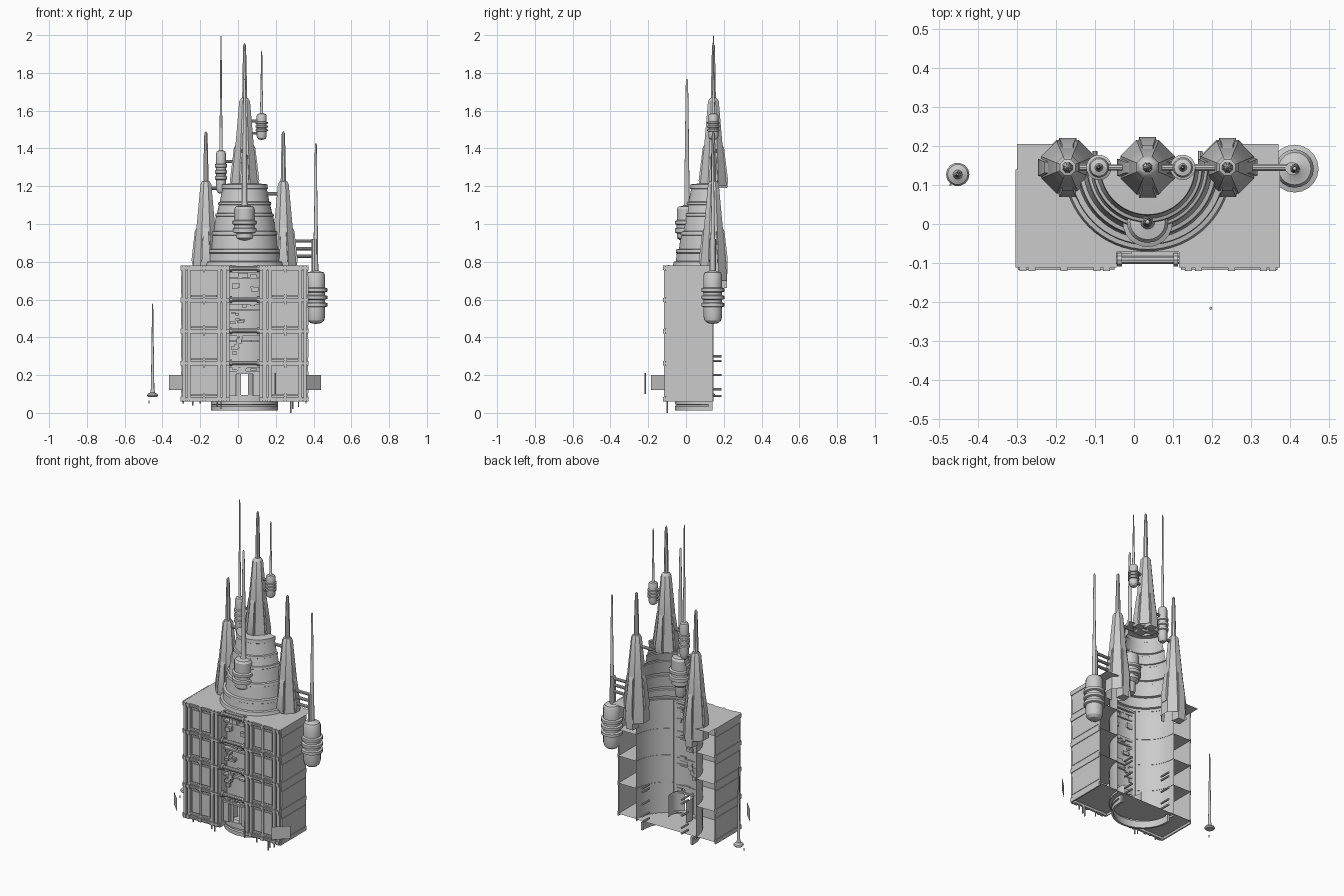
import bpy, bmesh, math, random
from mathutils import Vector, Matrix

random.seed(4)
CX, CY = 0.035, 0.145          # axis of the central tower


def finish(name, bm):
    bmesh.ops.recalc_face_normals(bm, faces=bm.faces)
    me = bpy.data.meshes.new(name)
    bm.to_mesh(me)
    bm.free()
    ob = bpy.data.objects.new(name, me)
    bpy.context.collection.objects.link(ob)
    return ob


def boxes(name, items):
    """One object from many (x0, x1, y0, y1, z0, z1) boxes."""
    bm = bmesh.new()
    for x0, x1, y0, y1, z0, z1 in items:
        m = Matrix.Translation(((x0 + x1) / 2, (y0 + y1) / 2, (z0 + z1) / 2)) @ \
            Matrix.Diagonal((abs(x1 - x0), abs(y1 - y0), abs(z1 - z0), 1))
        bmesh.ops.create_cube(bm, size=1, matrix=m)
    return finish(name, bm)


def lathe(name, prof, x, y, seg=20, a0=0, sweep=360):
    """Revolve (radius, z) points about a vertical axis; partial sweeps stay open."""
    bm = bmesh.new()
    full = sweep == 360
    rings = []
    for i in range(seg if full else seg + 1):
        a = math.radians(a0 + sweep * i / seg)
        rings.append([bm.verts.new((x + r * math.cos(a), y + r * math.sin(a), z)) for r, z in prof])
    for i in range(seg):
        p, q = rings[i], rings[(i + 1) % len(rings)]
        for j in range(len(prof) - 1):
            bm.faces.new((p[j], q[j], q[j + 1], p[j + 1]))
    bmesh.ops.remove_doubles(bm, verts=bm.verts, dist=1e-6)
    return finish(name, bm)


def rods(name, items, seg=10):
    """Cylinders (start, end, radius) joined in one object."""
    bm = bmesh.new()
    for a, b, r in items:
        a, b = Vector(a), Vector(b)
        rot = (b - a).to_track_quat('Z', 'Y').to_matrix().to_4x4()
        bmesh.ops.create_cone(bm, cap_ends=True, segments=seg, radius1=r, radius2=r,
                              depth=(b - a).length, matrix=Matrix.Translation((a + b) / 2) @ rot)
    return finish(name, bm)


def mirror(items):
    """Add copies mirrored about the tower axis."""
    return items + [(2 * CX - b[1], 2 * CX - b[0]) + tuple(b[2:]) for b in items]


LEVELS = [0.06, 0.25, 0.42, 0.585, 0.755]

# Wing shells: front, outer and inner walls, open at the back
boxes("wing_walls", mirror([(-0.30, -0.045, -0.102, -0.098, 0.06, 0.78),
                            (-0.30, -0.296, -0.102, 0.14, 0.06, 0.78),
                            (-0.049, -0.045, -0.102, -0.042, 0.06, 0.78)]))
# Floors and roof: thin sheets wrapped around the half-round core
floors = bmesh.new()
for z in LEVELS[:-1] + [0.766]:
    yb = 0.205 if z > 0.7 else 0.145
    arc = [math.radians(247 - 67 * i / 8) for i in range(9)]
    pts = [(-0.335, yb), (-0.335, -0.112), (-0.08, -0.112)] + \
          [(0.205 * math.cos(a), CY + 0.205 * math.sin(a)) for a in arc] + [(-0.205, yb)]
    for s in (1, -1):
        floors.faces.new([floors.verts.new((CX + s * x, y, z + 0.014)) for x, y in pts])
finish("wing_floors", floors)

# Facade: bands, window panels, posts and clamps on every storey
bands, panels, posts, clamps = [], [], [], []
for i, z in enumerate(LEVELS):
    bands += [(-0.300, -0.045, -0.111, -0.098, z, z + 0.024),
              (-0.304, -0.298, -0.112, 0.14, z, z + 0.026),
              (-0.298, -0.05, -0.118, -0.1, z + 0.008, z + 0.017)]
    for x in (-0.285, -0.262, -0.18, -0.095, -0.07):
        clamps.append((x - 0.009, x + 0.009, -0.121, -0.1, z + 0.001, z + 0.024))
    if i == 4:
        break
    lo, hi = z + 0.024, LEVELS[i + 1]
    panels += [(-0.24, -0.183, -0.109, -0.098, lo + 0.02, hi - 0.012),
               (-0.177, -0.118, -0.109, -0.098, lo + 0.02, hi - 0.012)]
    for x, w in ((-0.287, 0.009), (-0.259, 0.008), (-0.18, 0.006), (-0.1, 0.008), (-0.071, 0.01)):
        posts.append((x - w, x + w, -0.116, -0.098, lo - 0.01, hi + 0.008))
    posts += [(-0.303, -0.298, -0.10, 0.135, lo + 0.02, hi - 0.03),
              (-0.25, -0.11, -0.115, -0.1, lo + 0.005, lo + 0.014)]
boxes("storey_bands", mirror(bands))
boxes("window_panels", mirror(panels))
boxes("facade_posts", mirror(posts))
boxes("band_clamps", mirror(clamps))

# Half-round core wall between and behind the wings, with an open doorway
lathe("core_wall", [(0.207, 0.21), (0.207, 0.78)], CX, CY, 30, 180, 180)
lathe("core_base_left", [(0.207, 0.06), (0.207, 0.21)], CX, CY, 12, 180, 77)
lathe("core_base_right", [(0.207, 0.06), (0.207, 0.21)], CX, CY, 12, 283, 77)
bay = [(-0.046, 0.116, -0.072, -0.045, 0.765, 0.78)]
for z in LEVELS[1:]:
    bay += [(-0.046, 0.116, -0.085, -0.05, z - 0.012, z + 0.004),
            (-0.046, 0.116, -0.078, -0.05, z - 0.045, z - 0.035)]
    for k in range(9):
        x = random.uniform(-0.04, 0.075)
        h = z + random.uniform(-0.12, 0.0) if z > 0.3 else z - random.uniform(0.01, 0.03)
        bay.append((x, x + random.uniform(0.015, 0.04), random.uniform(-0.093, -0.075), -0.05,
                    h, h + random.uniform(0.008, 0.03)))
boxes("bay_machinery", bay)
boxes("door_frame", [(-0.045, -0.01, -0.078, -0.055, 0.09, 0.215), (0.08, 0.115, -0.078, -0.055, 0.09, 0.215),
                     (-0.045, 0.115, -0.085, -0.055, 0.21, 0.222)])
rods("bay_pipes", [((-0.045, -0.092, z), (0.115, -0.092, z), 0.011) for z in (0.765, 0.6, 0.435, 0.265)]
     + [((x, -0.092, z), (x + 0.012, -0.092, z), 0.018) for x in (-0.043, 0.101) for z in (0.765, 0.6, 0.435, 0.265)])
# Round vestibule just inside the doorway
for side, a in (("left", 150), ("right", 285)):
    lathe("vestibule_" + side, [(0.07, 0.08), (0.07, 0.215)], CX, 0.0, 6, a, 105)

# Half-round foundation and entry floor
lathe("foundation", [(0.178, 0.06), (0.178, 0.045), (0.17, 0.043), (0.178, 0.035),
                     (0.178, 0.012), (0.165, 0.012), (0.165, 0.055)], CX, 0.12, 28, 180, 180)
boxes("foundation_ends", mirror([(-0.143, -0.13, 0.12, 0.14, 0.012, 0.06)]))
lathe("entry_floor", [(0.0, 0.072), (0.207, 0.072)], CX, CY, 28, 180, 180)
lathe("entry_step", [(0.205, 0.06), (0.215, 0.06), (0.215, 0.095), (0.18, 0.095)], CX, CY, 10, -114, 48)

# Stepped half-cone tower, open at the back
tower = [(0.215, 0.778), (0.21, 0.80), (0.198, 0.803), (0.194, 0.845), (0.199, 0.848), (0.197, 0.865),
         (0.182, 0.868), (0.173, 0.94), (0.178, 0.943), (0.175, 0.96), (0.165, 0.963), (0.152, 1.04),
         (0.156, 1.043), (0.153, 1.055), (0.146, 1.057), (0.136, 1.10), (0.141, 1.103), (0.139, 1.115),
         (0.131, 1.118), (0.118, 1.185), (0.123, 1.188), (0.121, 1.21), (0.07, 1.215), (0.0, 1.215)]
lathe("tower_cone", tower, CX, CY, 32, 180, 180)


def spire(name, x, z0, prof, zb, r0, r1, low):
    """Octagonal spire with four tapering buttresses."""
    lathe(name, prof, x, CY, 8, 22.5)
    bm = bmesh.new()
    for k in range(4):
        rot = Matrix.Translation((x, CY, 0)) @ Matrix.Rotation(k * math.pi / 2, 4, 'Z')
        b = low if k == 1 else z0              # the rear buttress hangs lower
        pts = [(0.02, b), (r0 * 0.93, b), (r0, z0 + 0.03), (r1, zb - 0.03), (r1 - 0.014, zb), (0.02, zb)]
        half = [0.03, 0.022, 0.022, 0.014, 0.014, 0.018]
        L = [bm.verts.new(rot @ Vector((r, -h, z))) for (r, z), h in zip(pts, half)]
        R = [bm.verts.new(rot @ Vector((r, h, z))) for (r, z), h in zip(pts, half)]
        bm.faces.new(L)
        bm.faces.new(R[::-1])
        for i in range(6):
            j = (i + 1) % 6
            bm.faces.new((L[i], R[i], R[j], L[j]))
    finish(name + "_buttresses", bm)


for side, x in (("left", -0.17), ("right", 0.24)):
    spire(side + "_spire", x, 0.78, [(0.076, 0.70), (0.073, 0.78), (0.054, 0.98), (0.031, 1.21), (0.022, 1.225),
          (0.015, 1.228), (0.013, 1.35), (0.009, 1.48), (0, 1.492)], 0.99, 0.076, 0.059, 0.66)
spire("centre_spire", CX, 1.20, [(0.076, 1.20), (0.052, 1.42), (0.031, 1.65), (0.02, 1.665),
      (0.014, 1.668), (0.012, 1.80), (0.008, 1.945), (0, 1.96)], 1.43, 0.078, 0.057, 1.19)


def pod(name, x, y, z0, z1, r, tip):
    """Capsule with collars and a long antenna."""
    h = z1 - z0
    p = [(0, z0), (r * .6, z0 + h * .02), (r * .9, z0 + h * .07), (r, z0 + h * .14), (r, z0 + h * .3)]
    for t in (.32, .46, .6):
        p += [(r, z0 + h * t), (r * 1.25, z0 + h * (t + .015)), (r * 1.25, z0 + h * (t + .075)), (r, z0 + h * (t + .09))]
    p += [(r, z0 + h * .93), (r * .85, z0 + h * .98), (r * .4, z1)]
    n = max(0.008, r * .27)
    p += [(n, z1 + .005), (n * .8, z1 + (tip - z1) * .35), (n * .7, z1 + (tip - z1) * .36),
          (n * .4, tip - .01), (0, tip)]
    lathe(name, p, x, y, 20)


pod("large_side_pod", 0.412, 0.142, 0.47, 0.75, 0.049, 1.43)
pod("upper_left_pod", -0.09, CY, 1.16, 1.39, 0.026, 2.0)
pod("upper_right_pod", 0.125, CY, 1.445, 1.585, 0.026, 1.92)
# Front pod: fat head on a narrow stalk
lathe("front_pod", [(0, 0.84), (0.026, 0.845), (0.032, 0.86), (0.032, 0.91), (0.052, 0.925), (0.052, 0.95),
      (0.064, 0.955), (0.064, 0.975), (0.055, 0.98), (0.055, 0.995), (0.064, 1.0), (0.064, 1.015),
      (0.053, 1.02), (0.053, 1.08), (0.045, 1.092), (0.018, 1.097), (0.014, 1.11), (0.011, 1.4),
      (0.006, 1.76), (0, 1.77)], CX, 0.005, 24)
# Separate mast standing off the left side
lathe("outlying_mast", [(0, 0.083), (0.024, 0.085), (0.03, 0.092), (0.026, 0.1), (0.012, 0.107), (0.009, 0.13),
      (0.006, 0.35), (0.003, 0.575), (0, 0.58)], -0.452, 0.127, 14)
rods("mast_drip", [((-0.471, 0.10, 0.05), (-0.471, 0.10, 0.065), 0.003)], 6)

# Struts tying the pods to the spires
rods("pod_struts", [((0.26, CY, z), (0.405, CY, z), 0.009) for z in (0.83, 0.87, 0.91)]
     + [((0.24, CY, 1.16), (0.13, CY, 1.16), 0.009), ((-0.17, CY, 1.19), (-0.09, CY, 1.19), 0.009),
        ((-0.09, CY, 1.33), (CX, CY, 1.33), 0.008), ((0.125, CY, 1.545), (CX, CY, 1.545), 0.008),
        ((0.125, CY, 1.48), (CX, CY, 1.48), 0.007), ((CX, 0.01, 0.96), (CX, 0.06, 0.96), 0.02),
        ((0.405, 0.142, 0.74), (0.405, 0.142, 0.92), 0.017)])

# Angled signal panels at the front corners and a thin post
for side, xa, xb in (("left", -0.29, -0.365), ("right", 0.36, 0.44)):
    bm = bmesh.new()
    bm.faces.new([bm.verts.new(v) for v in ((xa, -0.185, 0.12), (xb, -0.11, 0.12),
                                            (xb, -0.11, 0.2), (xa, -0.185, 0.2))])
    finish(side + "_corner_panel", bm)
rods("front_post", [((0.197, -0.216, 0.1), (0.197, -0.216, 0.21), 0.004)], 6)

# Rear pipe stubs and hanging wires underneath
rods("rear_stubs", [((x, 0.12, z), (x, 0.187, z), 0.006) for x in (-0.1, 0.17)
                    for z in (0.09, 0.125, 0.2, 0.275, 0.3)], 8)
rods("hanging_wires", [((x, y, 0.065), (x, y, z), 0.004) for x, y, z in
     ((-0.29, -0.1, 0.05), (-0.24, -0.1, 0.04), (-0.2, -0.1, 0.05), (-0.11, -0.1, 0.03), (-0.09, -0.1, 0.02),
      (0.2, -0.1, 0.03), (0.28, -0.1, 0.0), (0.29, -0.1, 0.02), (0.32, -0.1, 0.03), (0.36, -0.1, 0.05))], 6)

# Smooth round parts while keeping hard edges
for ob in bpy.context.collection.objects:
    ob.select_set(True)
    bpy.context.view_layer.objects.active = ob
bpy.ops.object.shade_smooth_by_angle(angle=math.radians(30))
